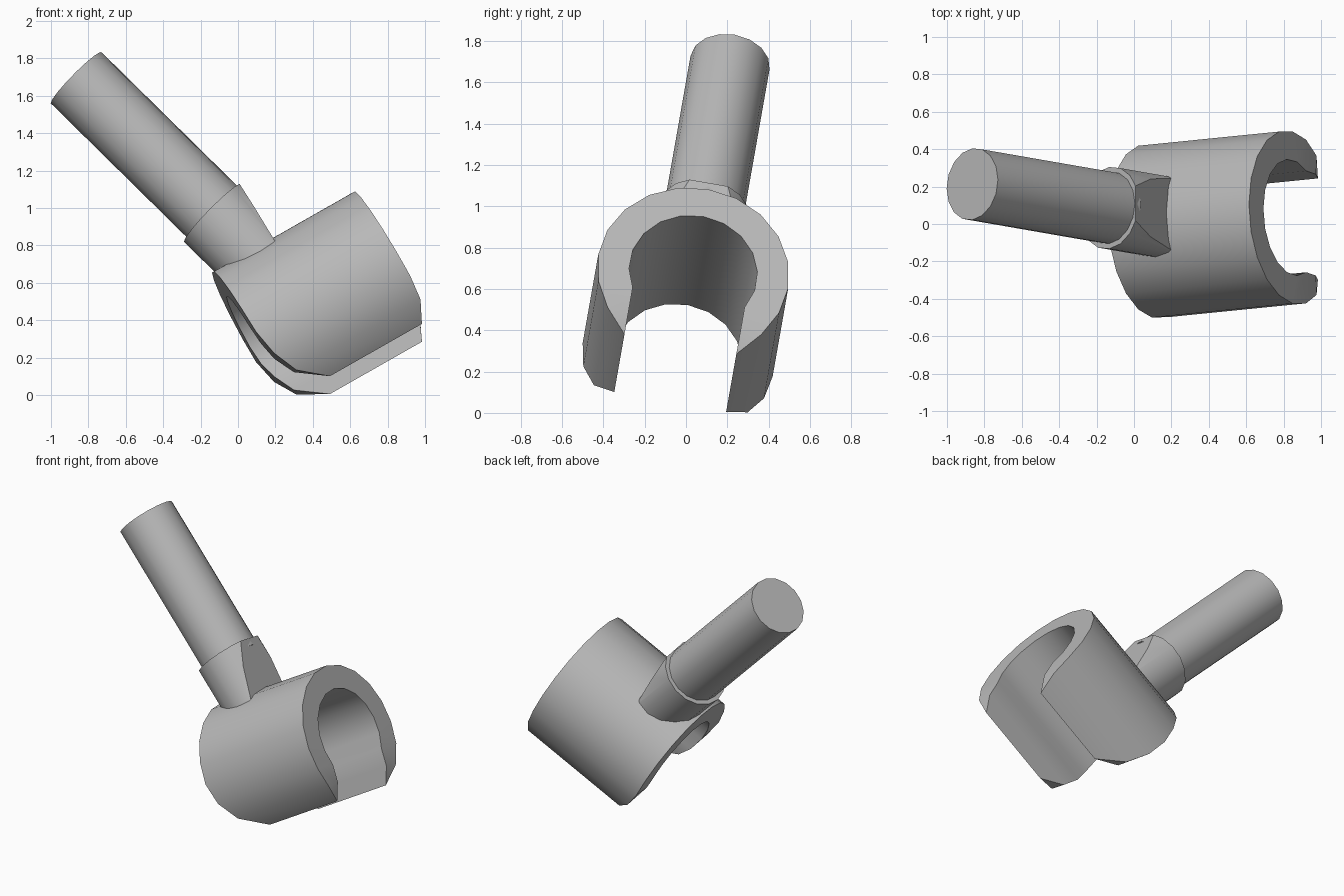
import bpy, bmesh, math
from mathutils import Matrix, Vector

if "Cube" in bpy.data.objects:
    bpy.data.objects.remove(bpy.data.objects["Cube"])

# Local frame: x runs along the clip bore (front face at x=0), z points away from the opening
FRAME = (Matrix.Translation((0.848, 0.035, 0.685))
         @ Matrix.Rotation(math.radians(-10), 4, 'X')
         @ Matrix.Rotation(math.radians(-30), 4, 'Y'))

grey = bpy.data.materials.new("mid_grey")
grey.diffuse_color = (0.48, 0.48, 0.48, 1)
grey.use_nodes = True
grey.node_tree.nodes["Principled BSDF"].inputs["Base Color"].default_value = grey.diffuse_color


def finish(name, bm, angle=35):
    bmesh.ops.remove_doubles(bm, verts=bm.verts, dist=1e-4)
    bmesh.ops.transform(bm, matrix=FRAME, verts=bm.verts)
    bmesh.ops.recalc_face_normals(bm, faces=bm.faces)
    mesh = bpy.data.meshes.new(name)
    bm.to_mesh(mesh)
    bm.free()
    mesh.materials.append(grey)
    obj = bpy.data.objects.new(name, mesh)
    bpy.context.collection.objects.link(obj)
    bpy.ops.object.select_all(action='DESELECT')
    obj.select_set(True)
    bpy.context.view_layer.objects.active = obj
    bpy.ops.object.shade_smooth_by_angle(angle=math.radians(angle))
    return obj


def cylinder(bm, start, end, radius, sides=16):
    start, end = Vector(start), Vector(end)
    d = end - start
    mat = Matrix.Translation((start + end) / 2) @ d.to_track_quat('Z', 'Y').to_matrix().to_4x4()
    bmesh.ops.create_cone(bm, cap_ends=True, segments=sides, radius1=radius,
                          radius2=radius, depth=d.length, matrix=mat)


def cut(bm, point, normal):
    """Remove everything on the normal side of a plane and cap the hole."""
    geom = bm.verts[:] + bm.edges[:] + bm.faces[:]
    res = bmesh.ops.bisect_plane(bm, geom=geom, plane_co=point, plane_no=normal, clear_outer=True)
    edges = [e for e in res['geom_cut'] if isinstance(e, bmesh.types.BMEdge)]
    bmesh.ops.edgeloop_fill(bm, edges=edges)


# Clip: open ring with straight inner lips, rounded lower corners
R, r, GAP = 0.467, 0.312, 0.275
TIP = -math.sqrt(R * R - GAP * GAP)
OUT_END = math.pi - math.asin(GAP / R)
IN_END = math.pi - math.asin(GAP / r)
HALF, ARC = 8, 6


def ring_points(i):
    s, k = (1 if i >= 0 else -1), abs(i)
    a = OUT_END * k / HALF
    outer = (s * R * math.sin(a), R * math.cos(a))
    if k <= ARC:
        b = IN_END * k / ARC
        inner = (s * r * math.sin(b), r * math.cos(b))
    else:
        z0 = r * math.cos(IN_END)
        inner = (s * GAP, z0 + (TIP - z0) * (k - ARC) / (HALF - ARC))
    return outer, inner


def front_x(z):
    return -0.06 * (max(0, -0.2 - z) / 0.175) ** 2


def back_x(z):
    t = min(1, max(0, 0.05 - z) / 0.43)
    return -0.60 - 0.27 * math.sqrt(1 - t * t)


bm = bmesh.new()
sections = []
for i in range(-HALF, HALF + 1):
    (oy, oz), (iy, iz) = ring_points(i)
    sections.append([bm.verts.new(c) for c in (
        (front_x(oz), oy, oz), (back_x(oz), oy, oz),
        (back_x(iz), iy, iz), (front_x(iz), iy, iz))])
for s, t in zip(sections, sections[1:]):
    for j in range(4):
        k = (j + 1) % 4
        bm.faces.new((s[j], s[k], t[k], t[j]))
finish("clip", bm)

# Collar: leaning cylinder with a flat cut on the bore's front side
LEAN = math.tan(math.radians(15))


def axis(z):
    return Vector((-0.97 + (1.745 - z) * LEAN, 0, z))


bm = bmesh.new()
cylinder(bm, axis(0.1), axis(0.745), 0.222)
cut(bm, (0, 0, 0.36), (0, 0, -1))
cut(bm, (-0.51, 0, 0), (1, 0, 0))
finish("collar", bm, 30)

# Rod
bm = bmesh.new()
cylinder(bm, axis(0.70), axis(1.745), 0.194)
finish("rod", bm)
